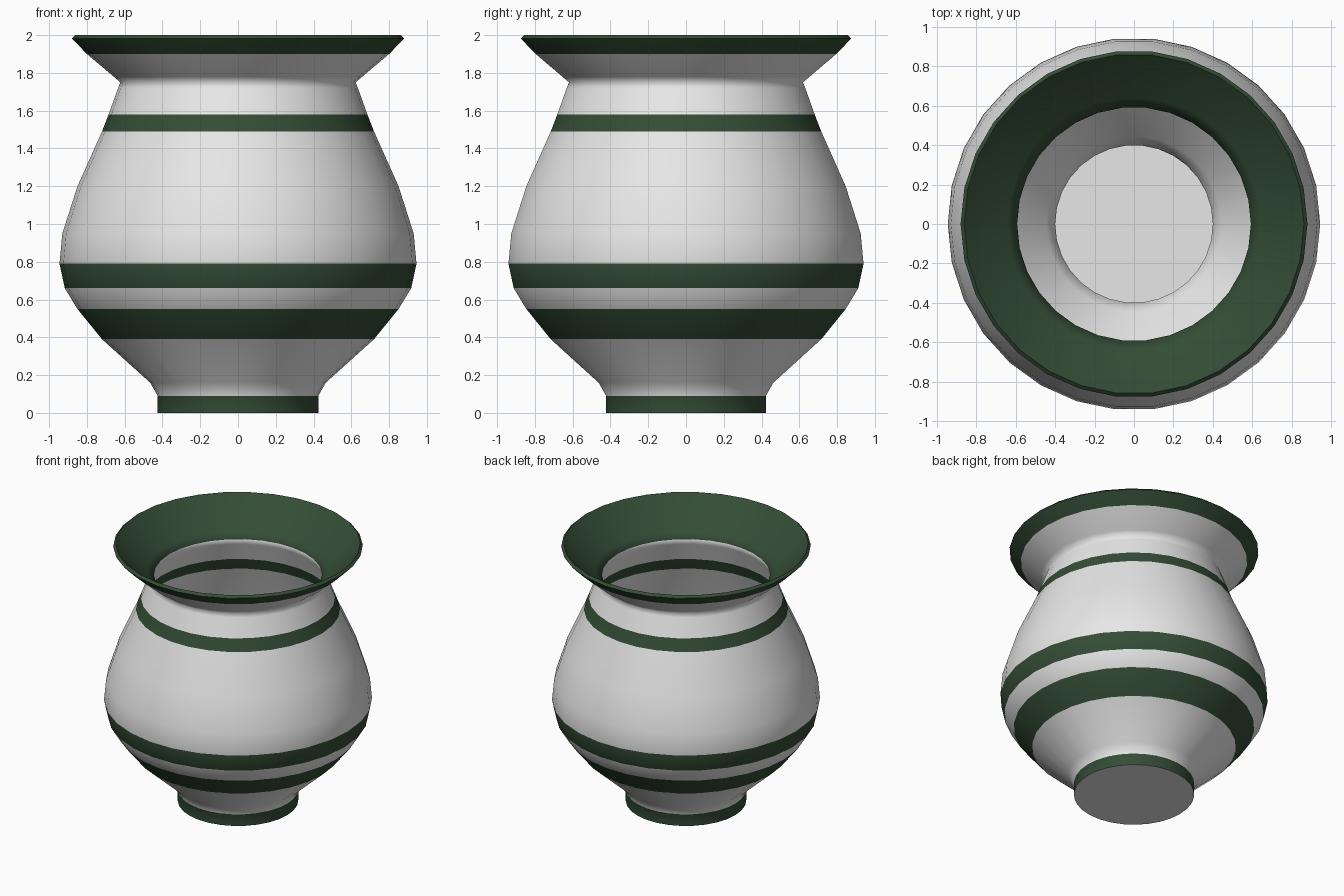
import bpy
import bmesh
import math
from mathutils import Vector

if "Cube" in bpy.data.objects:
    bpy.data.objects.remove(bpy.data.objects["Cube"], do_unlink=True)

SIDES = 30
WALL = 0.025
NECK = 1.75
BANDS = [(0, 0.09), (0.39, 0.55), (0.66, 0.79), (1.49, 1.58), (1.9, 2)]

# Outer profile from the centre of the base up to the lip (radius, height)
OUTER = [Vector(p) for p in (
    (0, 0), (0.425, 0), (0.425, 0.09), (0.465, 0.16), (0.72, 0.39),
    (0.85, 0.55), (0.917, 0.66), (0.945, 0.79), (0.93, 0.95), (0.85, 1.2),
    (0.72, 1.49), (0.685, 1.58), (0.635, 1.72), (0.623, NECK),
    (0.658, 1.78), (0.8, 1.9), (0.88, 1.982))]


def make_material(name, colour):
    mat = bpy.data.materials.new(name)
    mat.use_nodes = True
    mat.diffuse_color = colour
    bsdf = mat.node_tree.nodes["Principled BSDF"]
    bsdf.inputs["Base Color"].default_value = colour
    bsdf.inputs["Roughness"].default_value = 0.6
    return mat


def inset_profile(points, thickness):
    """Offset a profile inwards by an even wall thickness."""
    normals = []
    for a, b in zip(points, points[1:]):
        d = (b - a).normalized()
        normals.append(Vector((-d.y, d.x)))
    result = []
    for i, p in enumerate(points):
        before = normals[max(i - 1, 0)]
        after = normals[min(i, len(normals) - 1)]
        mitre = (before + after).normalized()
        result.append(p + mitre * thickness / mitre.dot(before))
    return result


def is_green(face):
    """Painted bands, plus the whole inside of the flared mouth."""
    centre = face.calc_center_median()
    if abs(face.normal.z) > 0.95:
        return False
    inside = face.normal.x * centre.x + face.normal.y * centre.y < 0
    if inside and centre.z > NECK:
        return True
    return any(low < centre.z < high for low, high in BANDS)


# Pot body: closed wall profile turned around the vertical axis
bm = bmesh.new()
profile = OUTER + inset_profile(OUTER, WALL)[::-1]
verts = [bm.verts.new((p.x, 0, p.y)) for p in profile]
edges = [bm.edges.new(pair) for pair in zip(verts, verts[1:])]
bmesh.ops.spin(bm, geom=verts + edges, cent=(0, 0, 0), axis=(0, 0, 1),
               angle=math.tau, steps=SIDES, use_duplicate=False)
bmesh.ops.remove_doubles(bm, verts=bm.verts, dist=0.0005)
bmesh.ops.recalc_face_normals(bm, faces=bm.faces)
bm.normal_update()
for face in bm.faces:
    face.material_index = int(is_green(face))

mesh = bpy.data.meshes.new("pot_body")
bm.to_mesh(mesh)
bm.free()
mesh.materials.append(make_material("white glaze", (0.8, 0.8, 0.8, 1)))
mesh.materials.append(make_material("dark green glaze", (0.034, 0.074, 0.036, 1)))

pot = bpy.data.objects.new("pot_body", mesh)
bpy.context.collection.objects.link(pot)

# Smooth sides, with the lip and base edges kept sharp
bpy.ops.object.select_all(action="DESELECT")
pot.select_set(True)
bpy.context.view_layer.objects.active = pot
bpy.ops.object.shade_smooth_by_angle(angle=math.radians(80))
